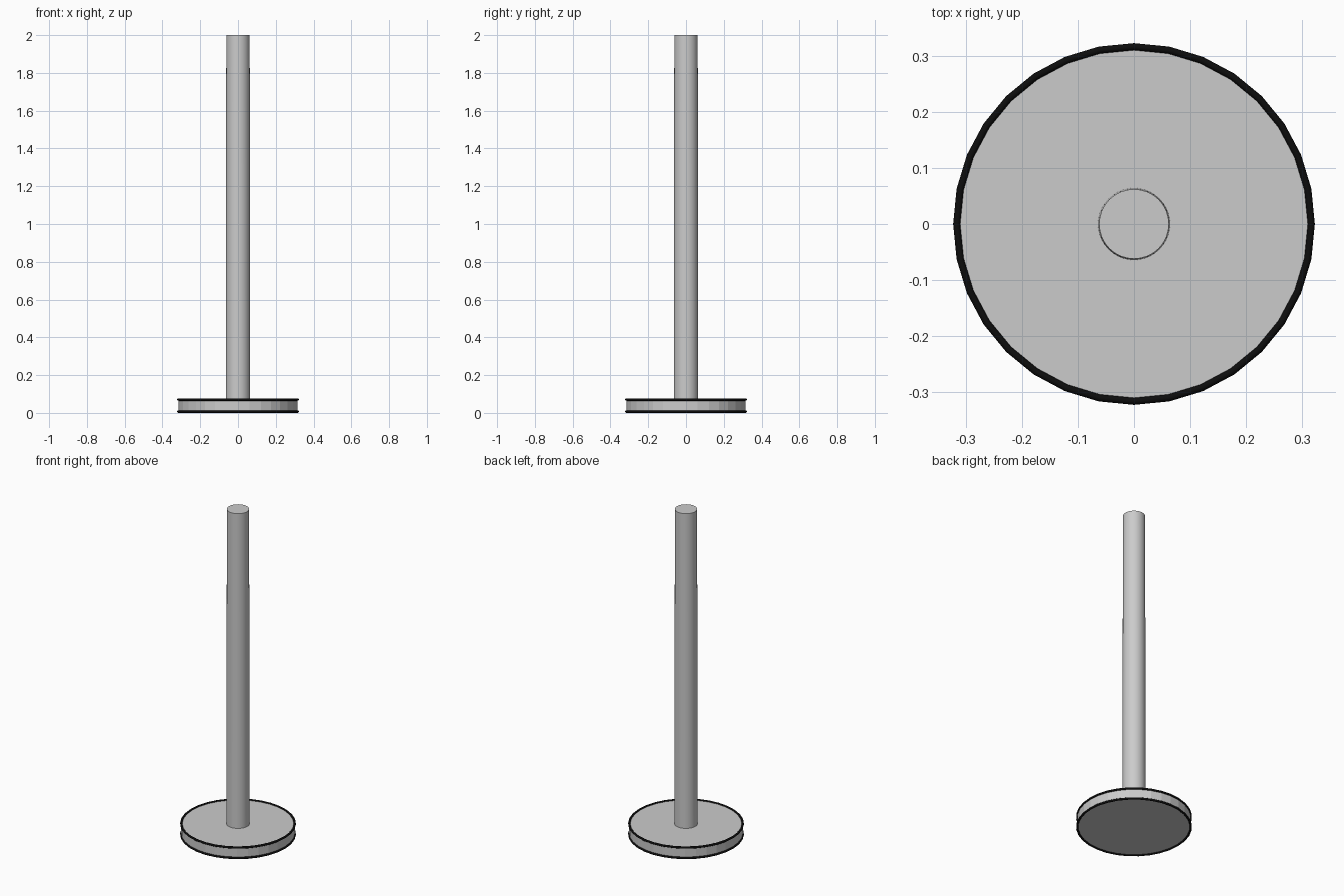
import bpy
import math

if "Cube" in bpy.data.objects:
    bpy.data.objects.remove(bpy.data.objects["Cube"])

SIDES = 32
R_BASE, R_TRIM = 0.316, 0.0063
Z_LOW, Z_HIGH = R_TRIM, 0.0705

black = bpy.data.materials.new("black_trim")
black.diffuse_color = (0.004, 0.004, 0.004, 1)
black.use_nodes = True
black.node_tree.nodes["Principled BSDF"].inputs["Base Color"].default_value = black.diffuse_color


def cone(name, r_bottom, r_top, z0, z1, sides):
    bpy.ops.mesh.primitive_cone_add(vertices=sides, radius1=r_bottom, radius2=r_top,
                                    depth=z1 - z0, location=(0, 0, (z0 + z1) / 2))
    ob = bpy.context.object
    ob.name = name
    return ob


def trim(name, z):
    bpy.ops.mesh.primitive_torus_add(major_segments=SIDES, minor_segments=12,
                                     major_radius=R_BASE, minor_radius=R_TRIM,
                                     location=(0, 0, z))
    ob = bpy.context.object
    ob.name = name
    ob.data.materials.append(black)
    bpy.ops.object.shade_smooth_by_angle(angle=math.radians(35))


# Faceted round base
cone("base_disc", R_BASE, R_BASE, Z_LOW, Z_HIGH, SIDES)

# Thin black trim on both rims of the base
trim("lower_trim", Z_LOW)
trim("upper_trim", Z_HIGH)

# Tall, very slightly tapered post
cone("post", 0.0643, 0.062, Z_HIGH - 0.005, 2.0, SIDES)
bpy.ops.object.shade_smooth_by_angle(angle=math.radians(35))
